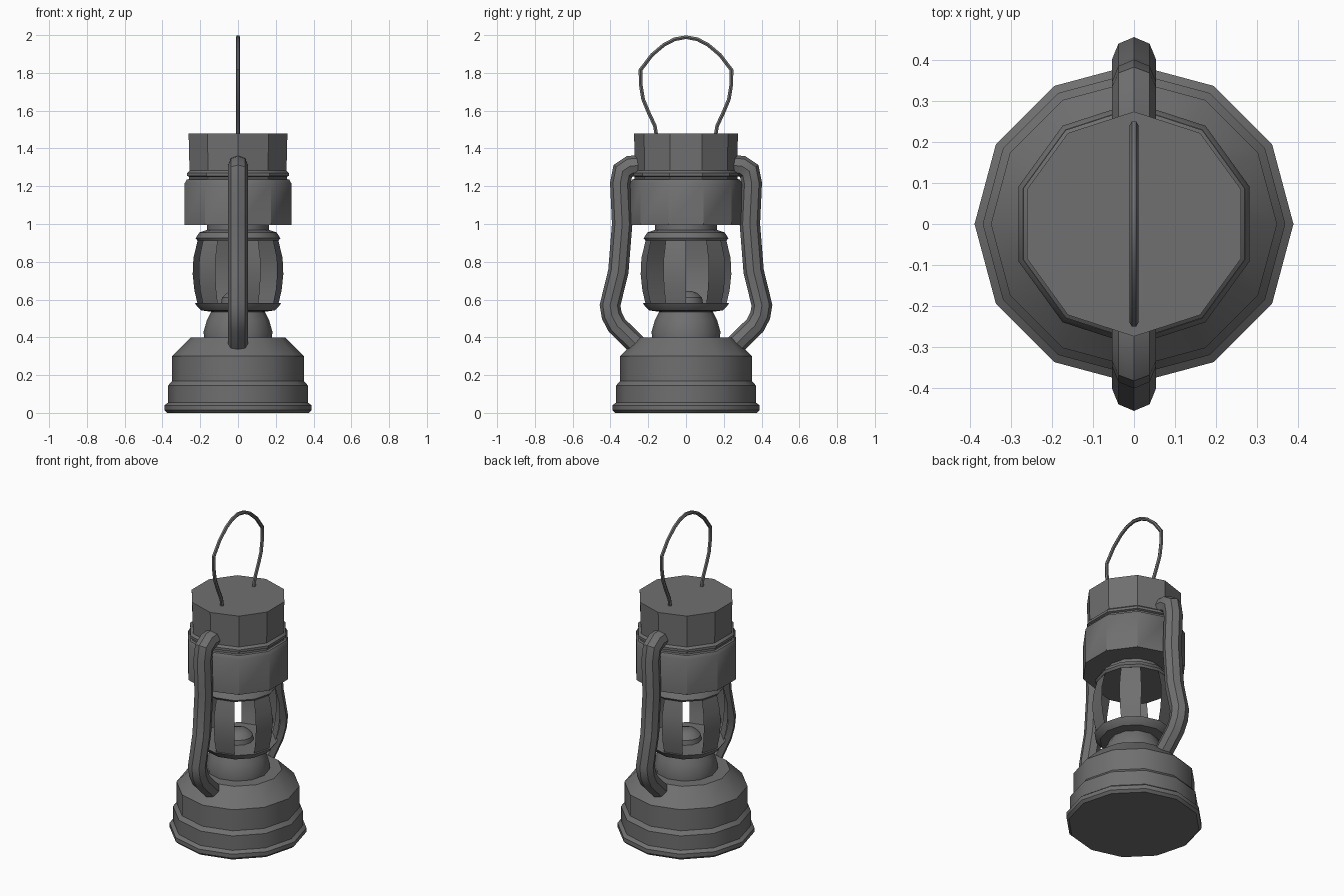
import bpy, bmesh, math
from mathutils import Vector

if "Cube" in bpy.data.objects:
    bpy.data.objects.remove(bpy.data.objects["Cube"])

metal = bpy.data.materials.new("dark grey metal")
metal.diffuse_color = (0.16, 0.16, 0.16, 1)
metal.use_nodes = True
metal.node_tree.nodes["Principled BSDF"].inputs["Base Color"].default_value = metal.diffuse_color


def finish(name, bm, angle=32):
    bmesh.ops.recalc_face_normals(bm, faces=bm.faces)
    me = bpy.data.meshes.new(name)
    bm.to_mesh(me)
    bm.free()
    me.materials.append(metal)
    ob = bpy.data.objects.new(name, me)
    bpy.context.collection.objects.link(ob)
    bpy.ops.object.select_all(action='DESELECT')
    ob.select_set(True)
    bpy.context.view_layer.objects.active = ob
    bpy.ops.object.shade_smooth_by_angle(angle=math.radians(angle))
    return ob


def lathe(name, profile, sides, start=0.0, keep=lambda i: True, cap=True):
    """Turn a (radius, z) profile around z; keep(i) picks which sides exist."""
    bm = bmesh.new()
    rings = []
    for r, z in profile:
        rings.append([bm.verts.new((r * math.cos(start + math.tau * i / sides),
                                    r * math.sin(start + math.tau * i / sides), z))
                      for i in range(sides)])
    for a, b in zip(rings, rings[1:]):
        for i in range(sides):
            if keep(i):
                j = (i + 1) % sides
                bm.faces.new((a[i], a[j], b[j], b[i]))
    if cap:
        bm.faces.new(rings[0])
        bm.faces.new(rings[-1])
    return finish(name, bm)


def tube(name, path, radius, sides):
    """Sweep a round section along a (y, z) path lying in the plane x = 0."""
    bm = bmesh.new()
    pts = [Vector((0, y, z)) for y, z in path]
    rings = []
    for k, p in enumerate(pts):
        d_in = (p - pts[k - 1]).normalized() if k else (pts[1] - p).normalized()
        d_out = (pts[k + 1] - p).normalized() if k + 1 < len(pts) else d_in
        t = (d_in + d_out).normalized()
        n = Vector((0, -t.z, t.y)) / max(t.dot(d_in), 0.6)
        rings.append([bm.verts.new(p + radius * (Vector((math.cos(a), 0, 0)) + n * math.sin(a)))
                      for a in (math.tau * i / sides for i in range(sides))])
    for a, b in zip(rings, rings[1:]):
        for i in range(sides):
            j = (i + 1) % sides
            bm.faces.new((a[i], a[j], b[j], b[i]))
    bm.faces.new(rings[0])
    bm.faces.new(rings[-1])
    return finish(name, bm)


# Fuel tank base with bottom bead and sloped shoulder
lathe("fuel_tank", [(0.375, 0), (0.39, 0.015), (0.39, 0.04), (0.37, 0.055), (0.37, 0.145),
                    (0.35, 0.168), (0.35, 0.30), (0.25, 0.40)], 12)

# Burner cup, globe seat and small burner dome inside the globe
lathe("burner_cup", [(0.18, 0.39), (0.182, 0.43), (0.165, 0.49), (0.14, 0.54)], 12)
lathe("globe_seat", [(0.14, 0.535), (0.195, 0.543), (0.218, 0.565), (0.228, 0.582),
                     (0.21, 0.582)], 12)
lathe("burner_dome", [(0.09, 0.58), (0.085, 0.61), (0.06, 0.635), (0.03, 0.645)], 12)

# Globe cage: every second side of a bulging twelve-sided barrel
lathe("globe_strips", [(0.215, 0.58), (0.231, 0.65), (0.24, 0.735), (0.236, 0.82),
                       (0.212, 0.92)], 12, keep=lambda i: i % 2 == 1, cap=False)

# Globe top collar and neck
lathe("globe_collar", [(0.215, 0.912), (0.224, 0.925), (0.205, 0.955), (0.165, 0.968),
                       (0.165, 1.01)], 12)

# Ten-sided hood and chimney with a groove and bead
lathe("hood", [(0.297, 0.995), (0.297, 1.215), (0.285, 1.235), (0.272, 1.238),
               (0.272, 1.25), (0.284, 1.255), (0.284, 1.27), (0.27, 1.282),
               (0.275, 1.478)], 10, start=math.pi / 2)

# Side air tubes, mirrored front to back
side = [(0.24, 1.31), (0.295, 1.307), (0.335, 1.28), (0.348, 1.215), (0.338, 1.0),
        (0.358, 0.75), (0.402, 0.57), (0.393, 0.515), (0.365, 0.462), (0.26, 0.36)]
for label, s in (("back", 1), ("front", -1)):
    tube(label + "_air_tube", [(s * y, z) for y, z in side], 0.054, 8)

# Wire carrying handle, mirrored about the middle
half = [(0.155, 1.46), (0.165, 1.52), (0.2, 1.595), (0.227, 1.66), (0.24, 1.74), (0.241, 1.815),
        (0.18, 1.895), (0.115, 1.95), (0.06, 1.978)]
tube("wire_handle", half + [(0, 1.989)] + [(-y, z) for y, z in reversed(half)], 0.011, 6)
